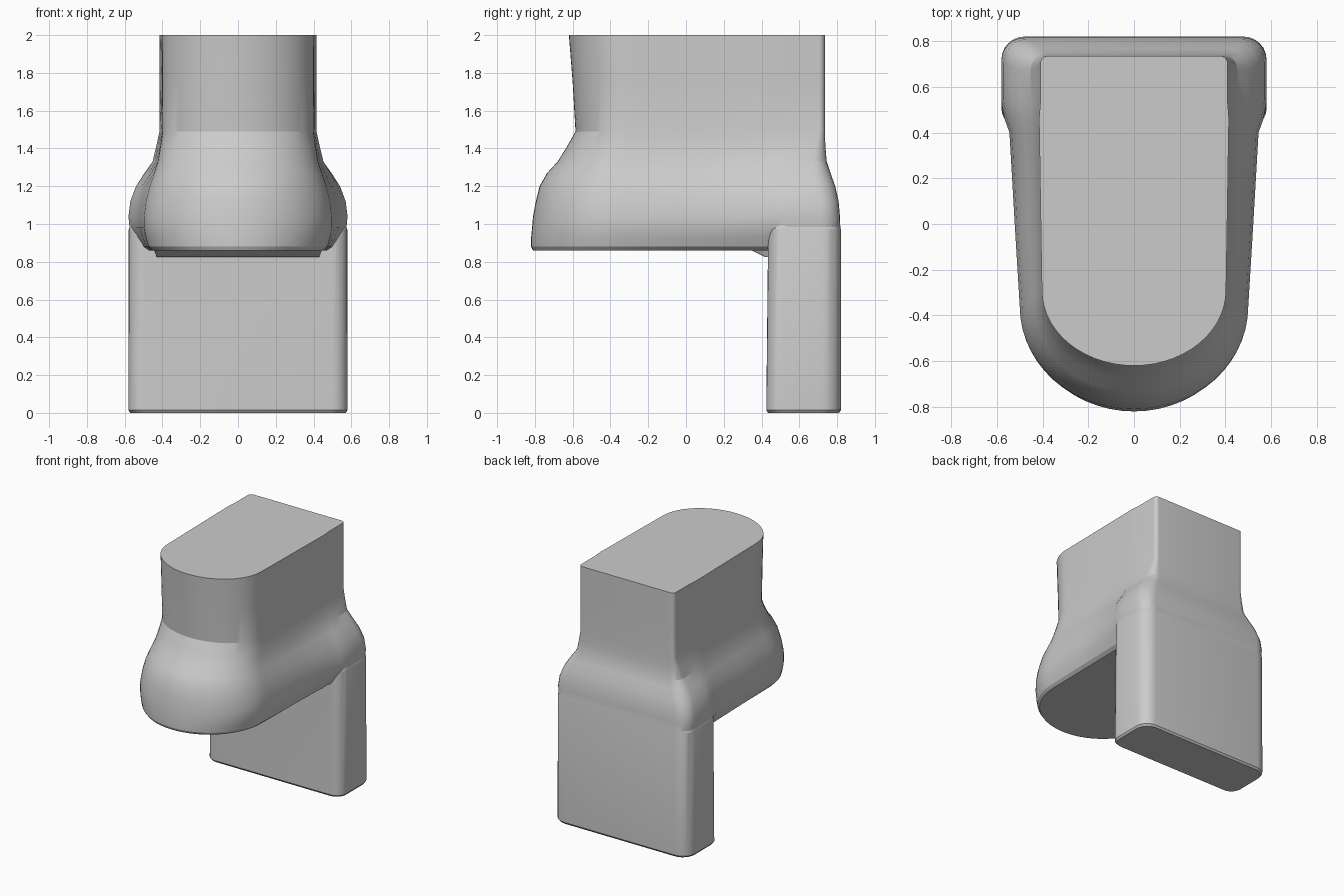
import bpy, bmesh, math

if "Cube" in bpy.data.objects:
    bpy.data.objects.remove(bpy.data.objects["Cube"])


def corner(cx, cy, r, a0, n=6):
    """Quarter round starting at angle a0 (degrees)."""
    return [(cx + r * math.cos(math.radians(a0 + 90 * i / n)),
             cy + r * math.sin(math.radians(a0 + 90 * i / n))) for i in range(n + 1)]


def d_outline(wb, wm, wf, ys, yf, yb, r):
    """D-shaped outline: square rounded back, gently tapering sides, elliptical front."""
    n = 14
    half = [(wf * math.sin(math.pi / 2 * i / n), ys + (yf - ys) * math.cos(math.pi / 2 * i / n))
            for i in range(n + 1)]
    half += [((wf + wm) / 2, (ys + 0.4) / 2 - 0.01), (wm, 0.40), ((wb + wm) / 2 + 0.004, 0.46), (wb, 0.54)]
    half += corner(wb - r, yb - r, r, 0)
    return half + [(-x, y) for x, y in reversed(half[1:])]


def slab_outline(w, y0, y1, rf, rb):
    """Rounded rectangle with separate front and back corner radii."""
    right = corner(w - rf, y0 + rf, rf, -90) + corner(w - rb, y1 - rb, rb, 0)
    return right + [(-x, y) for x, y in reversed(right)]


def loft(name, rings):
    """Skin a stack of (z, outline) rings and cap both ends."""
    bm = bmesh.new()
    vs = [[bm.verts.new((x, y, z)) for x, y in pts] for z, pts in rings]
    n = len(vs[0])
    for a, b in zip(vs, vs[1:]):
        for i in range(n):
            j = (i + 1) % n
            bm.faces.new((a[i], a[j], b[j], b[i]))
    bm.faces.new(vs[0][::-1])
    bm.faces.new(vs[-1])
    bmesh.ops.recalc_face_normals(bm, faces=bm.faces)
    me = bpy.data.meshes.new(name)
    bm.to_mesh(me)
    bm.free()
    ob = bpy.data.objects.new(name, me)
    bpy.context.collection.objects.link(ob)
    return ob


# Main body: chamfered underside, swollen belly, shoulder, straight upper block
# z, back width, mid width, front width, arc start, front y, back y, back radius
sections = [
    (0.86, 0.47, 0.465, 0.455, -0.36, -0.81, 0.79, 0.09),
    (0.88, 0.50, 0.495, 0.475, -0.36, -0.82, 0.80, 0.10),
    (0.93, 0.54, 0.52, 0.49, -0.36, -0.82, 0.81, 0.10),
    (0.98, 0.574, 0.54, 0.50, -0.36, -0.815, 0.817, 0.10),
    (1.04, 0.58, 0.545, 0.50, -0.36, -0.81, 0.815, 0.10),
    (1.12, 0.57, 0.535, 0.49, -0.35, -0.795, 0.808, 0.10),
    (1.20, 0.54, 0.51, 0.47, -0.34, -0.775, 0.79, 0.10),
    (1.27, 0.495, 0.475, 0.445, -0.33, -0.735, 0.765, 0.09),
    (1.33, 0.452, 0.445, 0.425, -0.32, -0.68, 0.745, 0.07),
    (1.41, 0.43, 0.428, 0.412, -0.30, -0.63, 0.738, 0.05),
    (1.49, 0.409, 0.414, 0.400, -0.29, -0.585, 0.735, 0.03),
    (1.75, 0.409, 0.414, 0.402, -0.29, -0.60, 0.735, 0.03),
    (2.00, 0.409, 0.414, 0.403, -0.29, -0.62, 0.735, 0.03),
]
body = loft("body", [(s[0], d_outline(*s[1:])) for s in sections])

# Back leg: rounded slab running up into the belly
leg = loft("back_leg", [
    (0.0, slab_outline(0.57, 0.435, 0.81, 0.08, 0.10)),
    (0.015, slab_outline(0.58, 0.425, 0.82, 0.08, 0.10)),
    (0.97, slab_outline(0.579, 0.435, 0.82, 0.08, 0.10)),
    (1.12, slab_outline(0.53, 0.47, 0.79, 0.08, 0.10)),
])

# Small gusset where the underside meets the leg
gusset = loft("gusset", [
    (0.825, slab_outline(0.43, 0.42, 0.56, 0.01, 0.01)),
    (0.875, slab_outline(0.45, 0.32, 0.56, 0.01, 0.01)),
    (0.92, slab_outline(0.45, 0.32, 0.56, 0.01, 0.01)),
])

# Fuse the parts into one solid
for part in (leg, gusset):
    mod = body.modifiers.new("join_" + part.name, 'BOOLEAN')
    mod.operation = 'UNION'
    mod.solver = 'EXACT'
    mod.object = part
bpy.context.view_layer.objects.active = body
body.select_set(True)
for mod in list(body.modifiers):
    bpy.ops.object.modifier_apply(modifier=mod.name)
for part in (leg, gusset):
    bpy.data.objects.remove(part, do_unlink=True)
bpy.ops.object.shade_smooth_by_angle(angle=math.radians(20))
